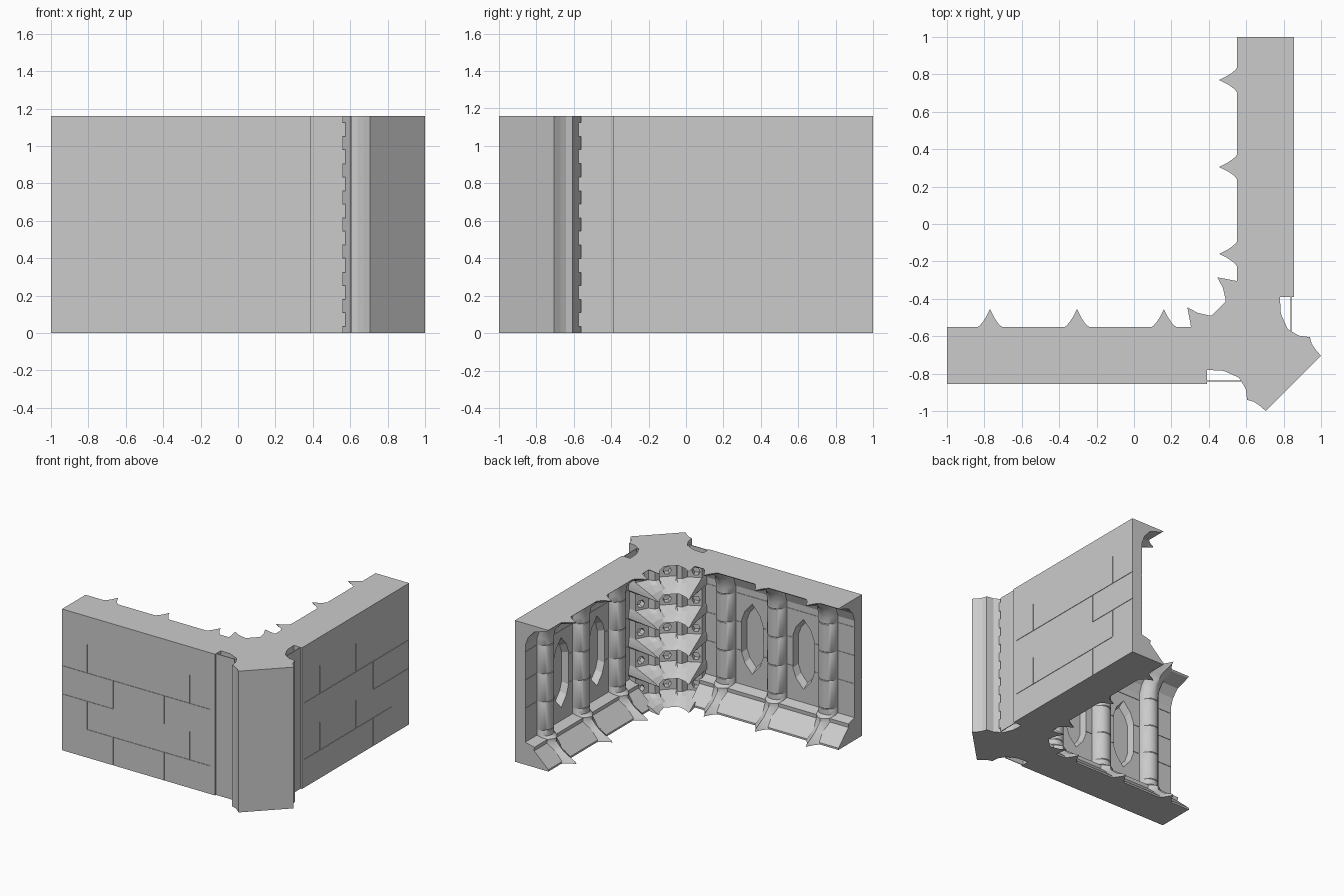
import bpy, bmesh, math
from mathutils import Matrix, Vector

if "Cube" in bpy.data.objects:
    bpy.data.objects.remove(bpy.data.objects["Cube"])

HEIGHT = 1.16
ROW = HEIGHT / 5          # brick course height
OUTER, PANEL = -0.855, -0.76
COLUMNS = (-0.77, -0.305, 0.16)
NICHES = (-0.535, -0.07)
LEG_END = 0.355

stone = bpy.data.materials.new("grey stone")
stone.use_nodes = True
grey = (0.6, 0.6, 0.6, 1)
stone.diffuse_color = grey
stone.node_tree.nodes["Principled BSDF"].inputs["Base Color"].default_value = grey


def loft(bm, rings):
    """Closed solid through rings of equal point count."""
    rows = [[bm.verts.new(p) for p in ring] for ring in rings]
    n = len(rows[0])
    for a, b in zip(rows, rows[1:]):
        for i in range(n):
            j = (i + 1) % n
            bm.faces.new((a[i], a[j], b[j], b[i]))
    bm.faces.new(rows[0][::-1])
    bm.faces.new(rows[-1])


def box(bm, center, size):
    m = Matrix.Translation(center) @ Matrix.Diagonal((*size, 1))
    bmesh.ops.create_cube(bm, size=1, matrix=m)


def finish(name, bm):
    bmesh.ops.recalc_face_normals(bm, faces=bm.faces)
    mesh = bpy.data.meshes.new(name)
    bm.to_mesh(mesh)
    bm.free()
    mesh.materials.append(stone)
    ob = bpy.data.objects.new(name, mesh)
    bpy.context.collection.objects.link(ob)
    return ob


def select(ob):
    bpy.ops.object.select_all(action='DESELECT')
    ob.select_set(True)
    bpy.context.view_layer.objects.active = ob


def cut(ob, cutter_bm):
    cutter = finish("cutter", cutter_bm)
    cutter.hide_render = True
    mod = ob.modifiers.new("cut", 'BOOLEAN')
    mod.operation, mod.solver, mod.object = 'DIFFERENCE', 'EXACT', cutter
    mod.use_self = True
    select(ob)
    bpy.ops.object.modifier_apply(modifier=mod.name)
    bpy.data.objects.remove(cutter)


def swap(p):
    """Reflect a plan point across the corner diagonal."""
    return (-p[1], -p[0])


def mirrored(ob, name):
    twin = ob.copy()
    twin.data = ob.data.copy()
    twin.name = name
    twin.data.transform(Matrix(((0, -1, 0, 0), (-1, 0, 0, 0), (0, 0, 1, 0), (0, 0, 0, 1))))
    twin.data.flip_normals()
    bpy.context.collection.objects.link(twin)


# Wall leg: thin panel with a sloped base and a sharp coved cornice
inner = [(0.21, 0), (0.21, 0.015), (0.08, 0.135), (0.082, 0.165), (0, 0.185),
         (0, 0.98), (0.025, 1.05), (0.08, 1.11), (0.2, 1.15), (0.21, HEIGHT)]
profile = [(OUTER, HEIGHT), (OUTER, 0)] + [(PANEL + d, z) for d, z in inner]
bm = bmesh.new()
loft(bm, [[(x, y, z) for y, z in profile] for x in (-1, LEG_END)])
wall = finish("front_wall", bm)

# Pointed niches
bm = bmesh.new()
for x in NICHES:
    shape = [(0, 0.88), (0.07, 0.8), (0.1, 0.72), (0.1, 0.44), (0.07, 0.36), (0, 0.28)]
    shape += [(-u, z) for u, z in shape[-2:0:-1]]
    mid = 0.58
    loft(bm, [[(x + u * k, y, mid + (z - mid) * k) for u, z in shape]
              for y, k in ((PANEL + 0.02, 1), (PANEL - 0.055, 0.85))])
cut(wall, bm)

# Brick joints in running bond, some courses only partly open
bm = bmesh.new()
groove = 0.004
joint_spans = ((COLUMNS[0], 0.37), (-1.02, NICHES[0]), (-1.02, 0.37))
for row, (start, end) in enumerate(joint_spans, 1):
    box(bm, ((start + end) / 2, OUTER, row * ROW), (end - start, groove * 2, groove))
for row in range(2, 5):
    box(bm, (-0.32, PANEL, row * ROW), (1.4, groove * 2, groove))
for row in range(4):
    for x in (COLUMNS if row % 2 else NICHES):
        box(bm, (x, OUTER, (row + 0.5) * ROW), (groove, groove * 2, ROW))
cut(wall, bm)
mirrored(wall, "side_wall")


# Columns: shallow round shafts flaring to a cusp at foot and head
def column_ring(x, z, flare, shrink):
    half = 0.08
    points = [(x + half, PANEL - 0.03, z)]
    for i in range(13):
        u = math.cos(math.pi * i / 12)
        shaft = 0.085 * math.sqrt(max(0, 1 - u * u)) - shrink
        cusp = 0.205 + 0.1 * (1 - abs(u)) ** 1.8
        points.append((x + half * u, PANEL + shaft + (cusp - shaft) * flare, z))
    return points + [(x - half, PANEL - 0.03, z)]


for number, x in enumerate(COLUMNS, 1):
    steps = [(0, 1, 0), (0.015, 0.95, 0), (0.075, 0.45, 0), (0.135, 0.17, 0),
             (0.165, 0.16, 0), (0.185, 0, 0)]
    for row in range(1, 5):
        z = row * ROW
        steps += [(z - 0.004, 0, 0), (z, 0, 0.004), (z + 0.004, 0, 0)]
    steps += [(0.98, 0, 0), (1.05, 0.1, 0), (1.11, 0.36, 0), (1.15, 0.93, 0), (HEIGHT, 1, 0)]
    bm = bmesh.new()
    loft(bm, [column_ring(x, *s) for s in steps])
    column = finish(f"front_column_{number}", bm)
    select(column)
    bpy.ops.object.shade_smooth_by_angle(angle=math.radians(35))
    mirrored(column, f"side_column_{number}")

# Corner tower: prow outside, five tiers of horned flanges inside
outside = [(LEG_END, OUTER), (0.39, OUTER), (0.39, -0.78), (0.48, -0.785), (0.562, -0.822),
           (0.597, -0.88), (0.605, -0.94), (0.64, -0.95), (0.67, -0.97), (0.705, -1)]
recess = [(LEG_END, PANEL), (0.345, -0.7), (0.44, -0.65), (0.455, -0.6), (0.49, -0.585), (0.52, -0.62)]
flange = [(0.305, -0.55), (0.285, -0.445), (0.34, -0.475), (0.405, -0.49), (0.415, -0.49), (0.44, -0.465)]


def tower_ring(z, t):
    inside = [Vector(a).lerp(Vector(b), t) for a, b in zip(recess, flange)]
    plan = outside + [swap(p) for p in outside[::-1]]
    plan += [swap(p) for p in inside] + inside[::-1]
    return [(p[0], p[1], z) for p in plan]


rings = []
for tier in range(5):
    for z, t in ((0, 1), (0.025, 0.7), (0.05, 0.3), (0.07, 0), (0.212, 0), (0.226, 0.75)):
        rings.append(tower_ring(tier * ROW + z, t))
rings.append(tower_ring(HEIGHT, 1))
bm = bmesh.new()
loft(bm, rings)
bm.normal_update()
caps = [f for f in bm.faces if len(f.verts) > 4]
bmesh.ops.triangulate(bm, faces=caps, ngon_method='EAR_CLIP')
tower = finish("corner_tower", bm)

# Hexagonal holes in every tier
bm = bmesh.new()
side = (Vector((0.385, -0.68)), Vector((-0.46, 0.89)))
middle = (Vector((0.57, -0.57)), Vector((-0.707, 0.707)))
other = tuple(Vector(swap(v)) for v in side)
for tier in range(5):
    for center, normal in (side, middle, other):
        across = Vector((-normal.y, normal.x))
        tube = []
        for depth in (0.03, -0.05):
            ring = []
            for i in range(6):
                a = math.tau * i / 6
                p = center + normal * depth + across * 0.032 * math.cos(a)
                ring.append((p.x, p.y, tier * ROW + 0.118 + 0.032 * math.sin(a)))
            tube.append(ring)
        loft(bm, tube)
cut(tower, bm)

# Thin screen closing the slot beside the prow, with a toothed edge
bm = bmesh.new()
box(bm, (0.474, -0.84, HEIGHT / 2), (0.172, 0.006, HEIGHT))
for i in range(8):
    box(bm, (0.568, -0.84, (i + 0.5) * HEIGHT / 8), (0.02, 0.006, 0.075))
screen = finish("front_toothed_screen", bm)
mirrored(screen, "side_toothed_screen")
